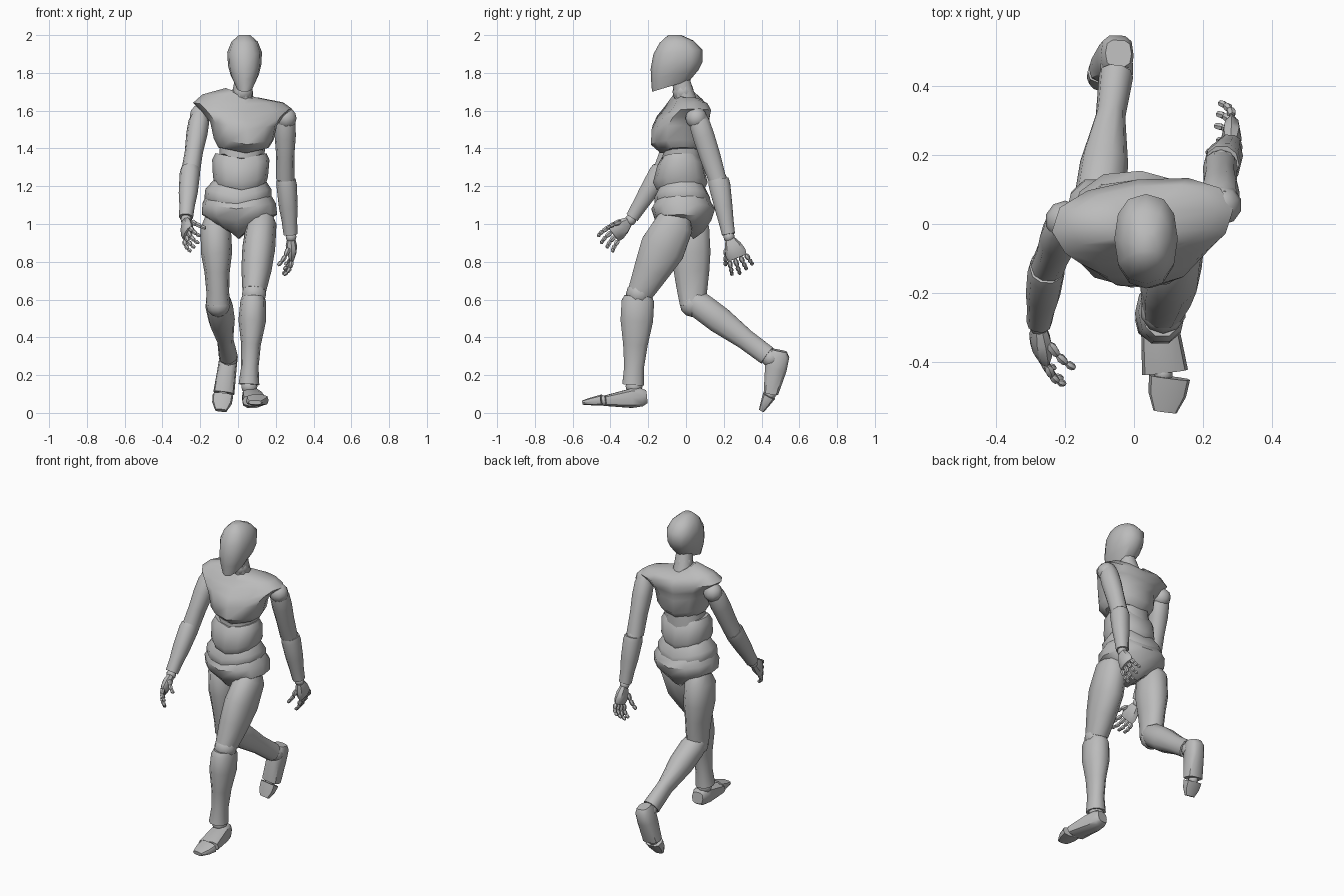
import bpy
import bmesh
from math import sin, cos, pi, radians
from mathutils import Vector, Matrix

cube = bpy.data.objects.get("Cube")
if cube:
    bpy.data.objects.remove(cube)

grey = bpy.data.materials.new("matte_grey")
grey.use_nodes = True
colour = (0.5, 0.5, 0.5, 1)
grey.diffuse_color = colour
grey.node_tree.nodes["Principled BSDF"].inputs["Base Color"].default_value = colour
parts = []


def finish(name, bm):
    bmesh.ops.recalc_face_normals(bm, faces=bm.faces)
    mesh = bpy.data.meshes.new(name)
    bm.to_mesh(mesh)
    bm.free()
    mesh.materials.append(grey)
    obj = bpy.data.objects.new(name, mesh)
    bpy.context.collection.objects.link(obj)
    parts.append(obj)


def ellipse(sides, power):
    """Unit outline; a power below one makes it boxier."""
    for i in range(sides):
        a = 2 * pi * i / sides
        c, s = round(cos(a), 6), round(sin(a), 6)
        yield (abs(c) ** power * (1 if c >= 0 else -1),
               abs(s) ** power * (1 if s >= 0 else -1))


def skin(name, rings):
    """Bridge a stack of point rings and cap both ends."""
    bm = bmesh.new()
    loops = [[bm.verts.new(p) for p in ring] for ring in rings]
    n = len(loops[0])
    for low, high in zip(loops, loops[1:]):
        for i in range(n):
            j = (i + 1) % n
            bm.faces.new((low[i], low[j], high[j], high[i]))
    bm.faces.new(loops[0])
    bm.faces.new(loops[-1])
    finish(name, bm)


def body(name, layers, yaw=0, tilt=0, pitch=0, sag=0, power=0.85):
    """Stacked layers (z, x, y, half width, half depth), bottom to top."""
    turn = Matrix.Rotation(radians(yaw), 3, "Z")
    rings = []
    for k, (z, x, y, rx, ry) in enumerate(layers):
        t = k / (len(layers) - 1)
        rings.append([Vector((x, y, z)) + turn @ Vector(
            (u * rx, v * ry, tilt * t * u + pitch * (1 - t) * v - sag * (1 - abs(u))))
            for u, v in ellipse(12, power)])
    skin(name, rings)


def limb(name, start, end, stations, side=(1, 0, 0), sides=10, power=0.9):
    """Tapered segment; stations are (fraction, half width, half depth)."""
    start, end = Vector(start), Vector(end)
    w = (end - start).normalized()
    u = Vector(side)
    u = (u - w * u.dot(w)).normalized()
    v = w.cross(u)
    skin(name, [[start.lerp(end, t) + u * a * rx + v * b * ry
                 for a, b in ellipse(sides, power)] for t, rx, ry in stations])


def ball(name, centre, radius):
    bm = bmesh.new()
    bmesh.ops.create_uvsphere(bm, u_segments=10, v_segments=6, radius=radius,
                              matrix=Matrix.Translation(centre))
    finish(name, bm)


# Head and neck
body("head", [(1.73, .035, -.08, .045, .1), (1.79, .035, -.06, .075, .125),
              (1.84, .035, -.05, .088, .137), (1.91, .035, -.043, .092, .13),
              (1.965, .035, -.05, .07, .09), (2, .035, -.06, .03, .035)], pitch=.03)
limb("neck", (.02, 0, 1.65), (.03, -.03, 1.77), [(0, .06, .06), (.5, .053, .053), (1, .045, .05)])
ball("neck_joint", (.025, -.015, 1.7), .057)

# Torso, turned against the hips
body("chest", [(1.405, .03, -.03, .135, .105), (1.45, .03, -.035, .16, .152),
               (1.53, .03, -.035, .178, .148), (1.58, .025, -.015, .215, .14),
               (1.625, .025, .01, .265, .12), (1.665, .025, .015, .215, .095),
               (1.695, .02, 0, .085, .06)], yaw=7, tilt=-.025, sag=.03)
body("waist_core", [(1.12, .005, -.02, .12, .1), (1.25, .01, -.02, .12, .11),
                    (1.42, .025, -.02, .12, .1)], yaw=3)
body("abdomen", [(1.21, .012, -.03, .135, .125), (1.25, .013, -.03, .146, .145),
                 (1.34, .015, -.03, .152, .122), (1.375, .015, -.03, .135, .1)], yaw=3, sag=.03)
body("lower_abdomen", [(1.11, 0, -.018, .165, .13), (1.14, 0, -.018, .178, .148),
                       (1.185, .002, -.02, .175, .148), (1.235, .008, -.02, .135, .12)],
     yaw=-2, sag=.045)
body("pelvis", [(.95, .005, -.01, .03, .05), (.99, .005, -.01, .11, .105),
                (1.05, .008, -.015, .2, .15), (1.11, .006, -.015, .195, .17),
                (1.155, .004, -.015, .17, .14)], yaw=-5, sag=.03)

# Legs
limb("left_thigh", (.13, -.03, 1.06), (.085, -.24, .64),
     [(0, .05, .06), (.13, .08, .105), (.45, .087, .125), (.72, .08, .1), (1, .062, .072)])
limb("right_thigh", (-.12, .02, 1.05), (-.105, .035, .57),
     [(0, .05, .06), (.14, .08, .105), (.42, .083, .108), (.63, .067, .098),
      (.86, .06, .082), (1, .065, .07)])
ball("left_knee", (.085, -.25, .63), .068)
ball("right_knee", (-.105, .035, .575), .068)
limb("left_shin", (.082, -.253, .62), (.058, -.28, .15),
     [(0, .058, .075), (.06, .068, .09), (.28, .073, .09), (.55, .052, .068),
      (.8, .046, .055), (1, .055, .06)])
limb("right_shin", (-.105, .04, .594), (-.052, .43, .303),
     [(0, .065, .06), (.1, .073, .075), (.35, .07, .075), (.7, .043, .057), (1, .05, .055)])

# Feet: one planted, one pushing off
ball("left_ankle", (.06, -.275, .14), .045)
ball("right_ankle", (-.05, .45, .29), .05)
limb("left_foot", (.065, -.21, .085), (.09, -.43, .064),
     [(0, .036, .036), (.12, .048, .05), (.36, .054, .053), (1, .067, .028)], power=.65)
limb("right_foot", (-.045, .495, .33), (-.075, .45, .105),
     [(0, .038, .04), (.12, .048, .06), (.42, .05, .06), (1, .056, .04)], power=.65)
ball("left_toe_joint", (.085, -.435, .065), .028)
ball("right_toe_joint", (-.08, .447, .1), .03)
limb("left_toes", (.103, -.445, .068), (.09, -.545, .055),
     [(0, .06, .03), (.5, .055, .022), (1, .034, .012)], power=.65)
limb("right_toes", (-.08, .44, .09), (-.09, .4, .013),
     [(0, .055, .036), (.5, .052, .026), (1, .032, .015)], power=.65)

# Arms
ball("left_shoulder", (.255, .055, 1.56), .058)
ball("right_shoulder", (-.2, .01, 1.575), .058)
upper_arm = [(0, .04, .045), (.14, .055, .057), (.35, .056, .06), (.65, .048, .058), (1, .05, .05)]
forearm = [(0, .05, .056), (.1, .054, .06), (.5, .05, .05), (.75, .041, .042), (1, .037, .036)]
limb("left_upper_arm", (.25, .055, 1.585), (.25, .165, 1.24), upper_arm)
limb("right_upper_arm", (-.2, .005, 1.585), (-.252, -.13, 1.27), upper_arm)
ball("left_elbow", (.253, .17, 1.235), .048)
ball("right_elbow", (-.253, -.13, 1.275), .048)
limb("left_forearm", (.255, .172, 1.235), (.278, .225, .945), forearm)
limb("right_forearm", (-.253, -.125, 1.29), (-.275, -.285, 1.035), forearm)


def hand(label, wrist, along, palm, thumb_sign):
    """Palm, four curled fingers and a thumb; palm is the way the hand faces."""
    wrist, along, palm = Vector(wrist), Vector(along).normalized(), Vector(palm)
    palm = (palm - along * palm.dot(along)).normalized()
    across = along.cross(palm) * thumb_sign
    knuckles = wrist + along * .12
    ball(label + "_wrist", wrist, .03)
    limb(label + "_palm", wrist + along * .012, knuckles,
         [(0, .026, .022), (.35, .045, .03), (.75, .056, .026), (1, .05, .016)], across, 8)

    def digit(name, base, heading, lengths, radius, bend):
        for k, length in enumerate(lengths):
            aim = heading * cos(bend * (k + .6)) + palm * sin(bend * (k + .6))
            tip = base + aim * length
            limb(f"{name}_{k + 1}", base, tip,
                 [(0, radius * .6, radius * .6), (.3, radius, radius),
                  (.8, radius * .85, radius * .85), (1, radius * .5, radius * .5)], across, 6)
            base, radius = tip, radius * .88

    for i, finger in enumerate(("index", "middle", "ring", "little")):
        spread = 1.5 - i
        scale = 1 - .12 * abs(i - 1)
        digit(f"{label}_{finger}_finger", knuckles + across * spread * .031,
              (along + across * spread * .14).normalized(),
              [.042 * scale, .033 * scale, .028 * scale], .014, radians(22))
    digit(label + "_thumb", wrist + along * .05 + across * .035 + palm * .015,
          (along + across * .5 + palm * .3).normalized(), [.042, .034, .026], .015, radians(14))


hand("left", (.281, .228, .932), (.03, .38, -.93), (-1, 0, 0), -1)
hand("right", (-.275, -.293, 1.022), (.06, -.77, -.63), (.9, .1, -.35), 1)

# Smooth shading with crisp rims
bpy.ops.object.select_all(action="DESELECT")
for obj in parts:
    obj.select_set(True)
bpy.context.view_layer.objects.active = parts[0]
bpy.ops.object.shade_smooth_by_angle(angle=radians(45))
